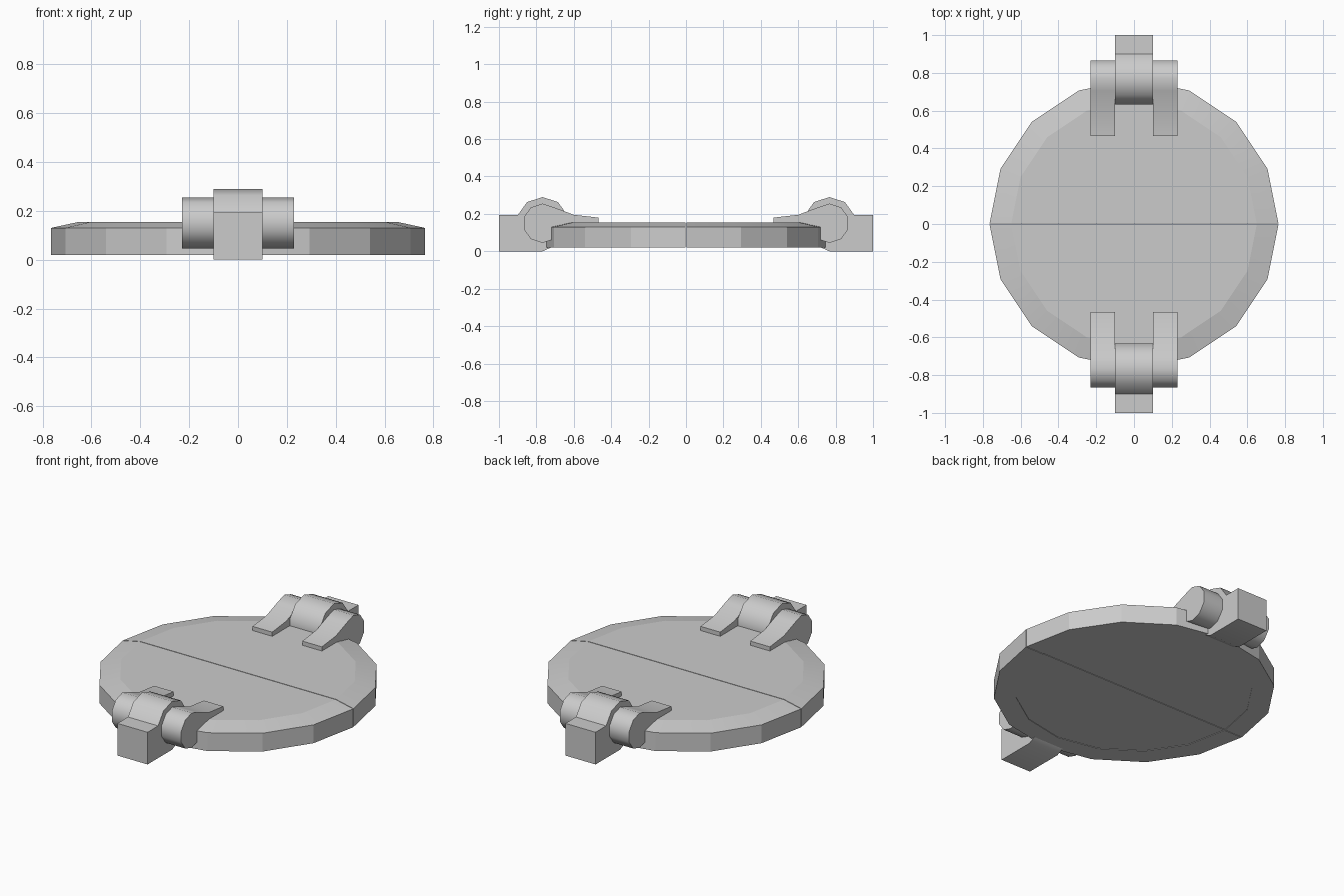
import bpy, bmesh, math

cube = bpy.data.objects.get("Cube")
if cube:
    bpy.data.objects.remove(cube)

GREY = (0.6, 0.6, 0.6, 1)
grey = bpy.data.materials.new("light grey")
grey.use_nodes = True
grey.diffuse_color = GREY
grey.node_tree.nodes["Principled BSDF"].inputs["Base Color"].default_value = GREY


def finish(name, bm, angle):
    bmesh.ops.recalc_face_normals(bm, faces=bm.faces)
    mesh = bpy.data.meshes.new(name)
    bm.to_mesh(mesh)
    bm.free()
    mesh.materials.append(grey)
    obj = bpy.data.objects.new(name, mesh)
    bpy.context.collection.objects.link(obj)
    bpy.ops.object.select_all(action='DESELECT')
    obj.select_set(True)
    bpy.context.view_layer.objects.active = obj
    bpy.ops.object.shade_smooth_by_angle(angle=math.radians(angle))


def half_disc(name, side):
    """Half of a sixteen-sided lid: recessed base, wall, bevelled rim and flat top."""
    bm = bmesh.new()
    rings = []
    for radius, z in ((0.645, 0.023), (0.645, 0.02), (0.765, 0.02), (0.765, 0.13), (0.65, 0.155)):
        ring = []
        for i in range(9):
            a = math.pi * i / 8
            y = max(radius * math.sin(a), 0.002)
            ring.append(bm.verts.new((radius * math.cos(a), side * y, z)))
        rings.append(ring)
    for low, high in zip(rings, rings[1:]):
        for i in range(8):
            bm.faces.new((low[i], low[i + 1], high[i + 1], high[i]))
    bm.faces.new(rings[0])
    bm.faces.new(rings[-1])
    # Straight wall along the split
    bm.faces.new([r[0] for r in rings] + [r[-1] for r in reversed(rings)])
    finish(name, bm, 10)


def extrude_profile(name, profile, x0, x1, side):
    """Extrude a (y, z) outline across the hinge width."""
    bm = bmesh.new()
    a, b = [[bm.verts.new((x, side * y, z)) for y, z in profile] for x in (x0, x1)]
    n = len(profile)
    for i in range(n):
        j = (i + 1) % n
        bm.faces.new((a[i], a[j], b[j], b[i]))
    bm.faces.new(a)
    bm.faces.new(b)
    finish(name, bm, 40)


def arc(radius, start, end):
    """Decagon corners around the hinge pin."""
    return [(0.767 + radius * math.cos(math.radians(d)), 0.15 + radius * math.sin(math.radians(d)))
            for d in range(start, end + 1, 36)]


# Block with a rounded knuckle, and the leaf with its own knuckle
block = [(1, 0), (1, 0.193)] + arc(0.14, 18, 234) + [(0.767, 0)]
leaf = arc(0.105, -162, 126) + [(0.6, 0.195), (0.467, 0.18), (0.467, 0.15), (0.64, 0.15)]

for end, side in (("front", -1), ("back", 1)):
    half_disc(end + "_half_disc", side)
    extrude_profile(end + "_hinge_block", block, -0.1, 0.1, side)
    for hand, x0, x1 in (("left", 0.1, 0.23), ("right", -0.23, -0.1)):
        extrude_profile(f"{end}_{hand}_hinge_leaf", leaf, x0, x1, side)
